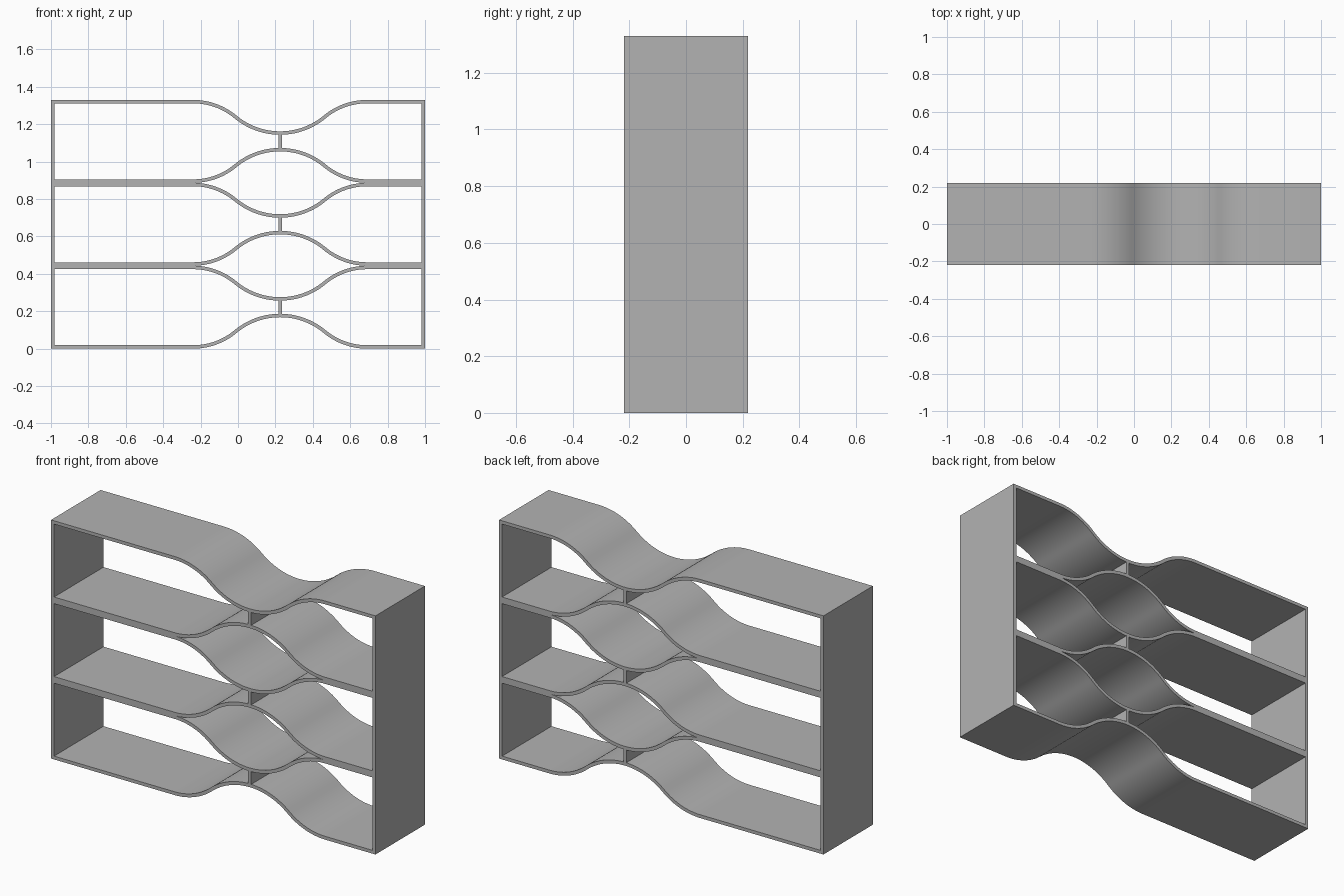
import bpy
import bmesh
from math import asin, sin, cos, radians, pi

if "Cube" in bpy.data.objects:
    bpy.data.objects.remove(bpy.data.objects["Cube"])

HEIGHT, DEPTH, T = 1.33, 0.436, 0.0185   # T is the sheet thickness
CELLS = 3
PITCH = HEIGHT / CELLS
XC, HALF, RISE = 0.225, 0.465, 0.168     # centre, half width and height of a wave
R = (HALF ** 2 + RISE ** 2) / (4 * RISE)
SWEEP = asin(HALF / 2 / R)
STEPS = 16
INNER = 1 - T

grey = bpy.data.materials.new("plain grey")
grey.use_nodes = True
colour = (0.45, 0.45, 0.45, 1)
grey.diffuse_color = colour
grey.node_tree.nodes["Principled BSDF"].inputs["Base Color"].default_value = colour


def wave(z, side, offset):
    """Hump of two tangent arcs, rising (side 1) or sinking (side -1) from z."""
    angles = [SWEEP * i / STEPS for i in range(STEPS + 1)]
    left = [(-HALF + (R - offset) * sin(a), R - (R - offset) * cos(a)) for a in angles]
    left += [(-(R + offset) * sin(a), RISE - R + (R + offset) * cos(a))
             for a in reversed(angles[:-1])]
    right = [(-x, h) for x, h in reversed(left[:-1])]
    return [(XC + x, z + side * h) for x, h in left + right]


def sheet_edge(z, side, offset):
    """Wave with its flat runs out to both side walls."""
    level = z + side * offset
    return [(-INNER, level)] + wave(z, side, offset) + [(INNER, level)]


def extrude_profile(name, outlines):
    """Fill x-z outlines (the first is outer, others are holes) and extrude in y."""
    curve = bpy.data.curves.new(name, "CURVE")
    curve.dimensions = "2D"
    curve.fill_mode = "BOTH"
    curve.extrude = DEPTH / 2
    for points in outlines:
        spline = curve.splines.new("POLY")
        spline.points.add(len(points) - 1)
        for p, (x, z) in zip(spline.points, points):
            p.co = (x, z, 0, 1)
        spline.use_cyclic_u = True
    obj = bpy.data.objects.new(name, curve)
    bpy.context.collection.objects.link(obj)
    obj.rotation_euler.x = pi / 2
    bpy.ops.object.select_all(action="DESELECT")
    obj.select_set(True)
    bpy.context.view_layer.objects.active = obj
    bpy.ops.object.convert(target="MESH")
    obj = bpy.context.object
    bpy.ops.object.transform_apply(location=False, rotation=True, scale=False)
    bm = bmesh.new()
    bm.from_mesh(obj.data)
    bmesh.ops.remove_doubles(bm, verts=bm.verts, dist=0.00001)
    bmesh.ops.recalc_face_normals(bm, faces=bm.faces)
    bm.to_mesh(obj.data)
    bm.free()
    obj.data.materials.clear()
    obj.data.materials.append(grey)
    bpy.ops.object.shade_smooth_by_angle(angle=radians(30))
    return obj


def box(name, x0, x1, z0, z1):
    return extrude_profile(name, [[(x0, z0), (x1, z0), (x1, z1), (x0, z1)]])


# Single wavy sheets at the bottom and top
for name, z, side in (("bottom_sheet", 0, 1), ("top_sheet", HEIGHT, -1)):
    extrude_profile(name, [sheet_edge(z, side, 0) + sheet_edge(z, side, T)[::-1]])

# Double sheets, joined on the flats and parted into a lens at the wave
for i in range(1, CELLS):
    z = PITCH * i
    outer = sheet_edge(z, -1, T) + sheet_edge(z, 1, T)[::-1]
    lens = wave(z, -1, 0)[1:-1] + wave(z, 1, 0)[1:-1][::-1]
    extrude_profile("double_sheet_%d" % i, [outer, lens])

# Short struts between facing crests
for i in range(CELLS):
    crest = RISE + T - 0.0003
    box("strut_%d" % (i + 1), XC - T / 2, XC + T / 2,
        PITCH * i + crest, PITCH * (i + 1) - crest)

# Side walls
box("right_wall", -1, -INNER, 0, HEIGHT)
box("left_wall", INNER, 1, 0, HEIGHT)
